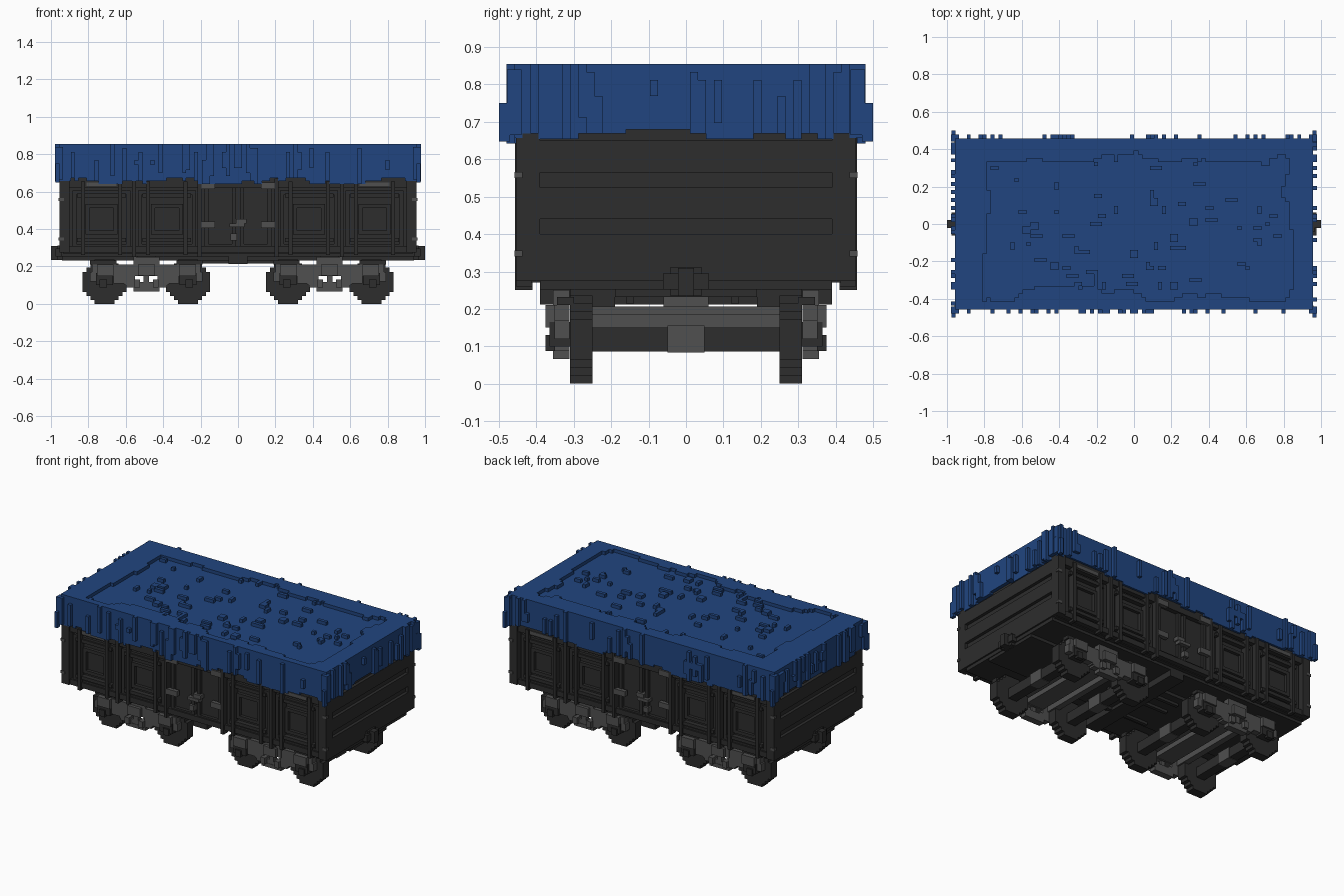
import bpy, bmesh, random
from mathutils import Vector

random.seed(4)
V = 0.0213  # block size used for all stepped details

if "Cube" in bpy.data.objects:
    bpy.data.objects.remove(bpy.data.objects["Cube"])


def material(name, rgb):
    m = bpy.data.materials.new(name)
    m.use_nodes = True
    m.diffuse_color = (*rgb, 1)
    m.node_tree.nodes["Principled BSDF"].inputs["Base Color"].default_value = (*rgb, 1)
    return m


BLUE = material("blue tarpaulin", (0.015, 0.06, 0.215))
DARK = material("dark iron", (0.026, 0.026, 0.026))
GREY = material("grey steel", (0.08, 0.08, 0.08))


class Part:
    """Collects boxes into one flat-shaded object."""

    def __init__(self, name, mat):
        self.name, self.mat, self.bm = name, mat, bmesh.new()

    def box(self, x0, x1, y0, y1, z0, z1):
        v = [self.bm.verts.new((x, y, z)) for z in (z0, z1)
             for x, y in ((x0, y0), (x1, y0), (x1, y1), (x0, y1))]
        for f in ((3, 2, 1, 0), (4, 5, 6, 7), (0, 1, 5, 4), (1, 2, 6, 5), (2, 3, 7, 6), (3, 0, 4, 7)):
            self.bm.faces.new([v[i] for i in f])

    def sides(self, x0, x1, y0, y1, z0, z1):
        """Same box on the front and the back."""
        self.box(x0, x1, -y1, -y0, z0, z1)
        self.box(x0, x1, y0, y1, z0, z1)

    def frame(self, cx, half, z0, z1, y0, y1):
        """Rectangular border on both long sides."""
        for s in (-1, 1):
            a, b = sorted((cx + s * half, cx + s * (half - V)))
            self.sides(a, b, y0, y1, z0, z1)
        self.sides(cx - half + V, cx + half - V, y0, y1, z0, z0 + V)
        self.sides(cx - half + V, cx + half - V, y0, y1, z1 - V, z1)

    def done(self):
        bmesh.ops.recalc_face_normals(self.bm, faces=self.bm.faces)
        mesh = bpy.data.meshes.new(self.name)
        self.bm.to_mesh(mesh)
        self.bm.free()
        mesh.materials.append(self.mat)
        ob = bpy.data.objects.new(self.name, mesh)
        bpy.context.scene.collection.objects.link(ob)
        return ob


# Wagon box with corner posts and end planks
body = Part("wagon_body", DARK)
body.box(-0.935, 0.935, -0.415, 0.415, 0.27, 0.68)
for s in (-1, 1):
    a, b = sorted((s * 0.955, s * 0.9))
    body.sides(a, b, 0.39, 0.455, 0.275, 0.68)
    a, b = sorted((s * 0.93, s * 0.955))
    for z0, z1 in ((0.275, 0.4), (0.44, 0.525), (0.565, 0.65)):
        body.box(a, b, -0.42, 0.42, z0, z1)
body.sides(-0.955, 0.955, 0.4, 0.445, 0.275, 0.31)
body.sides(-0.955, 0.955, 0.4, 0.445, 0.62, 0.68)
body.done()

# Four ribbed panels on each long side
panels = Part("side_panels", DARK)
for cx in (-0.73, -0.38, 0.38, 0.73):
    panels.frame(cx, 0.155, 0.3, 0.605, 0.41, 0.435)
    panels.frame(cx, 0.085, 0.37, 0.535, 0.41, 0.435)
    for dx in (-0.1, 0.1):
        panels.sides(cx + dx - V / 2, cx + dx + V / 2, 0.41, 0.455, 0.26, 0.655)
    for z in (0.33, 0.57):
        panels.sides(cx - 0.13, cx + 0.13, 0.41, 0.445, z, z + V)
for x in (-0.555, -0.205, 0.205, 0.555):
    panels.sides(x - V / 2, x + V / 2, 0.41, 0.457, 0.25, 0.67)
panels.done()

# Central double door and its fittings
door = Part("side_doors", DARK)
for cx in (-0.095, 0.095):
    door.frame(cx, 0.085, 0.3, 0.655, 0.41, 0.435)
door.done()
fittings = Part("door_fittings", GREY)
for x in (-0.16, 0.16):
    for z in (0.405, 0.615):
        fittings.sides(x - 0.038, x + 0.038, 0.43, 0.457, z, z + 0.035)
fittings.sides(-0.045, 0.035, 0.41, 0.457, 0.41, 0.43)
fittings.sides(-0.01, 0.045, 0.41, 0.45, 0.43, 0.455)
fittings.sides(-0.04, -0.005, 0.41, 0.45, 0.34, 0.375)
for x in (-0.73, 0.73):
    fittings.sides(x - 0.08, x + 0.08, 0.42, 0.45, 0.63, 0.65)
for x in (-0.95, 0.94):
    for z in (0.34, 0.55):
        fittings.sides(x - 0.01, x + 0.02, 0.437, 0.458, z, z + 0.016)
fittings.done()

# Underframe, couplers and brake rods
chassis = Part("underframe", DARK)
chassis.box(-0.945, 0.945, -0.39, 0.39, 0.252, 0.275)
chassis.box(-0.94, 0.94, -0.19, 0.19, 0.232, 0.255)
chassis.box(-0.05, 0.05, -0.39, 0.39, 0.212, 0.255)
for y in (-0.16, 0.02, 0.12):
    chassis.box(-0.22, 0.22, y, y + V, 0.215, 0.235)
for s in (-1, 1):
    a, b = sorted((s * 0.92, s * 0.975))
    chassis.box(a, b, -0.062, 0.062, 0.252, 0.295)
    a, b = sorted((s * 0.92, s * 0.965))
    chassis.box(a, b, -0.042, 0.042, 0.235, 0.312)
    a, b = sorted((s * 0.94, s))
    chassis.box(a, b, -0.021, 0.021, 0.235, 0.31)
chassis.done()

# Two bogies: stepped wheels, axles, bolster and side frames
for cx, tag in ((-0.49, "right"), (0.49, "left")):
    wheels = Part(tag + "_wheelsets", DARK)
    R = 0.118
    h = 2 * R / 11
    for s in (-1, 1):
        wx = cx + s * 0.223
        for i in range(11):
            z = (i - 5) * h
            half = (round((max(R * R - z * z, 0)) ** 0.5 / h - 0.5) + 0.5) * h
            half = max(half, 2.5 * h)
            wheels.sides(wx - half, wx + half, 0.25, 0.31, i * h, (i + 1) * h)
        wheels.box(wx - 0.03, wx + 0.03, -0.25, 0.25, 0.086, 0.15)
        wheels.sides(wx - 0.045, wx + 0.045, 0.31, 0.365, 0.1, 0.165)
    wheels.sides(cx - 0.05, cx + 0.05, 0.19, 0.31, 0.205, 0.252)
    wheels.done()

    cross = Part(tag + "_bolster", GREY)
    cross.box(cx - 0.06, cx + 0.06, -0.31, 0.31, 0.152, 0.207)
    cross.box(cx - 0.05, cx + 0.05, -0.06, 0.06, 0.2, 0.235)
    for s in (-1, 1):
        x = cx + s * 0.223
        cross.box(x - 0.035, x + 0.035, -0.05, 0.05, 0.083, 0.155)
        x = cx + s * 0.115
        cross.box(x - 0.02, x + 0.02, -0.31, 0.31, 0.15, 0.185)
    cross.done()

    side = Part(tag + "_side_frames", GREY)
    side.sides(cx - 0.29, cx + 0.29, 0.312, 0.352, 0.168, 0.21)
    side.sides(cx - 0.07, cx + 0.07, 0.312, 0.355, 0.15, 0.25)
    side.sides(cx - 0.045, cx + 0.045, 0.35, 0.375, 0.152, 0.21)
    side.sides(cx - 0.11, cx + 0.11, 0.312, 0.352, 0.088, 0.118)
    side.sides(cx - 0.07, cx + 0.07, 0.312, 0.355, 0.066, 0.09)
    side.sides(cx - 0.015, cx + 0.015, 0.32, 0.355, 0.11, 0.152)
    for s in (-1, 1):
        for dx, w, z0, z1, y1 in ((0.09, 0.03, 0.1, 0.17, 0.352), (0.14, 0.035, 0.11, 0.17, 0.352),
                                  (0.275, 0.025, 0.12, 0.17, 0.352), (0.22, 0.045, 0.15, 0.21, 0.375),
                                  (0.05, 0.015, 0.088, 0.13, 0.375)):
            side.sides(cx + s * dx - w, cx + s * dx + w, 0.312, y1, z0, z1)
    side.done()
    caps = Part(tag + "_frame_caps", DARK)
    for s in (-1, 1):
        x = cx + s * 0.23
        caps.sides(x - 0.07, x + 0.07, 0.3, 0.345, 0.21, 0.232)
        caps.sides(x - 0.02, x + 0.02, 0.35, 0.375, 0.087, 0.13)
    caps.done()

# Tarpaulin: cover sheet with raised uneven border and scattered creases
tarp = Part("tarpaulin", BLUE)
TX, TY, TOP = 0.958, 0.458, 0.855
tarp.box(-TX, TX, -TY, TY, 0.68, TOP - V)
nx, ny = 90, 43
dx, dy = 2 * TX / nx, 2 * TY / ny


def walk(n, lo, hi):
    w, out = (lo + hi) // 2, []
    for i in range(n):
        if random.random() < 0.3:
            w = min(hi, max(lo, w + random.choice((-1, 1))))
        out.append(w)
    return out


front, back = walk(nx, 2, 6), walk(nx, 2, 6)
left, right = walk(ny, 4, 10), walk(ny, 4, 10)
raised = {(i, j) for i in range(nx) for j in range(ny)
          if j < front[i] or j >= ny - back[i] or i < right[j] or i >= nx - left[j]}
for k in range(75):
    i, j = random.randrange(8, nx - 8), random.randrange(5, ny - 5)
    w, d = random.choice(((1, 1), (2, 1), (3, 1), (1, 2), (2, 2)))
    raised |= {(i + a, j + b) for a in range(w) for b in range(d)}
for j in range(ny):
    i = 0
    while i < nx:
        start = i
        while i < nx and (i, j) in raised:
            i += 1
        if i > start:
            tarp.box(-TX + start * dx, -TX + i * dx, -TY + j * dy, -TY + (j + 1) * dy, TOP - V, TOP)
        i += 1

# Hanging skirt with a ragged hem and vertical folds
def skirt(count, step, start, place):
    drops = walk(count, 0, 2)
    for i in range(count):
        a = start + i * step
        hem = 0.672 - drops[i] * V * 0.7
        place(a, a + step, 0, hem, 0.69)
        if random.random() < 0.38:
            top = TOP - random.choice((0, 0, 1, 2, 4)) * V
            place(a, a + step, V, hem + random.choice((0, 0, 2, 4)) * V, top)


for s in (-1, 1):
    def long_side(a, b, out, z0, z1):
        y0, y1 = sorted((s * (TY - V), s * (TY + out)))
        tarp.box(a, b, y0, y1, z0, z1)

    def short_side(a, b, out, z0, z1):
        x0, x1 = sorted((s * (TX - V), s * (TX + out)))
        tarp.box(x0, x1, a, b, z0 + 0.012, z1)

    skirt(nx, dx, -TX, long_side)
    skirt(ny, dy, -TY, short_side)
    # Gathered corners
    for t in (-1, 1):
        x0, x1 = sorted((s * 0.935, s * 0.978))
        y0, y1 = sorted((t * 0.44, t * 0.479))
        tarp.box(x0, x1, y0, y1, 0.665, 0.84)
        x0, x1 = sorted((s * 0.955, s * 0.976))
        y0, y1 = sorted((t * 0.47, t * 0.5))
        tarp.box(x0, x1, y0, y1, 0.648, 0.75)
tarp.done()
